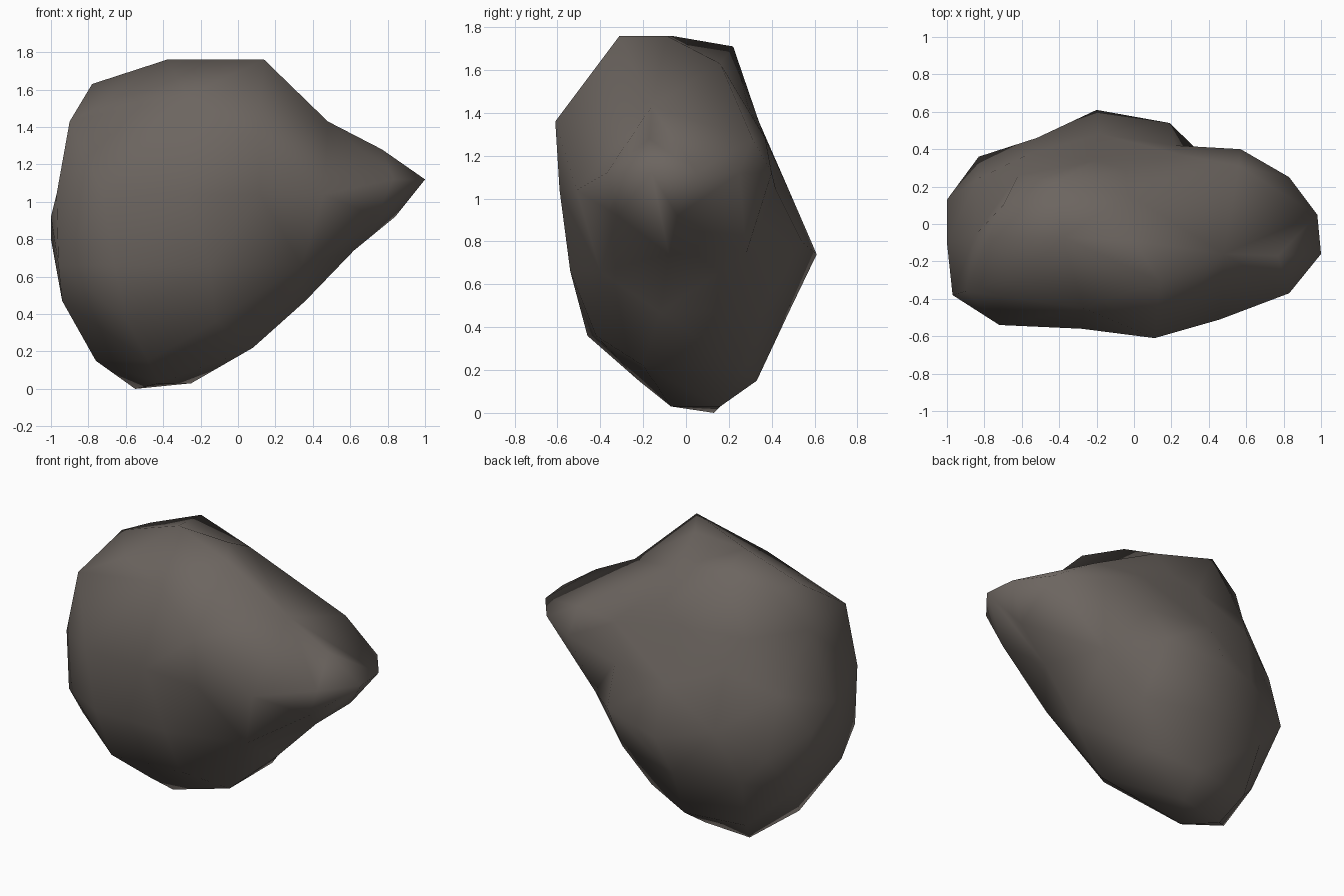
import bpy, bmesh
from mathutils import Vector

bm = bmesh.new()
CORE = Vector((-0.12, 0.0, 0.86))


def section(z, outline):
    # one level outline of the boulder, as x, y corners
    for x, y in outline:
        bm.verts.new((x, y, z))


# Foot
section(0.00, [(-0.55, 0.13)])
section(0.03, [(-0.42, -0.07), (-0.25, 0.16)])
section(0.15, [(-0.76, -0.08), (-0.48, -0.22), (-0.22, 0.33), (-0.62, 0.27)])
section(0.22, [(0.08, -0.20), (0.08, 0.24)])
# Belly
section(0.36, [(-0.59, -0.46), (-0.12, -0.42), (-0.84, 0.08)])
section(0.47, [(-0.94, -0.26), (-0.66, 0.37), (-0.24, 0.48), (0.36, -0.12), (0.22, 0.34)])
section(0.66, [(-0.96, -0.37), (-0.83, 0.36), (-0.66, -0.53), (-0.15, -0.54), (0.34, -0.40)])
section(0.74, [(0.62, -0.08), (0.46, 0.28), (-0.20, 0.61)])
section(0.80, [(-1.00, 0.13), (0.19, 0.54), (-0.52, 0.46)])
# Shoulder with the blunt point on the right
section(0.92, [(0.84, -0.04), (-1.00, -0.10), (0.74, -0.32)])
section(1.04, [(-0.97, -0.38), (-0.72, -0.54), (-0.28, -0.56), (0.12, -0.59), (0.46, -0.51),
               (-0.18, 0.48), (-0.84, 0.24), (0.22, 0.42)])
section(1.12, [(1.00, -0.16), (0.98, 0.05), (0.83, 0.25), (0.57, 0.40), (0.83, -0.37)])
section(1.18, [(-0.55, 0.38)])
section(1.28, [(0.77, -0.17), (0.56, 0.31), (0.25, 0.37)])
section(1.36, [(0.11, -0.61), (-0.20, 0.34), (-0.62, 0.26), (-0.85, -0.06)])
section(1.43, [(-0.90, -0.36), (0.48, -0.16), (-0.05, 0.29)])
# Crown ridge, running from front right to back left
section(1.57, [(-0.27, -0.45), (-0.62, -0.28)])
section(1.63, [(-0.78, -0.08), (-0.03, 0.16), (-0.70, 0.10)])
section(1.71, [(-0.42, 0.22)])
section(1.76, [(0.14, -0.31), (-0.38, -0.07), (0.00, -0.09)])

# Skin the corners on a ball, then let them go back to their places,
# so that the hollows of the rock are kept
home = {}
for v in bm.verts:
    p = v.co.copy()
    d = p - CORE
    v.co = Vector((d.x, d.y * 1.6, d.z * 1.1)).normalized()
    home[v] = p
bmesh.ops.convex_hull(bm, input=bm.verts)
for v, p in home.items():
    v.co = p
bmesh.ops.recalc_face_normals(bm, faces=bm.faces)
for f in bm.faces:
    f.smooth = True

mesh = bpy.data.meshes.new("boulder")
bm.to_mesh(mesh)
bm.free()
boulder = bpy.data.objects.new("boulder", mesh)
bpy.context.collection.objects.link(boulder)

# Stone colour
stone = bpy.data.materials.new("brown_grey_stone")
stone.diffuse_color = (0.150, 0.130, 0.116, 1)
mesh.materials.append(stone)
